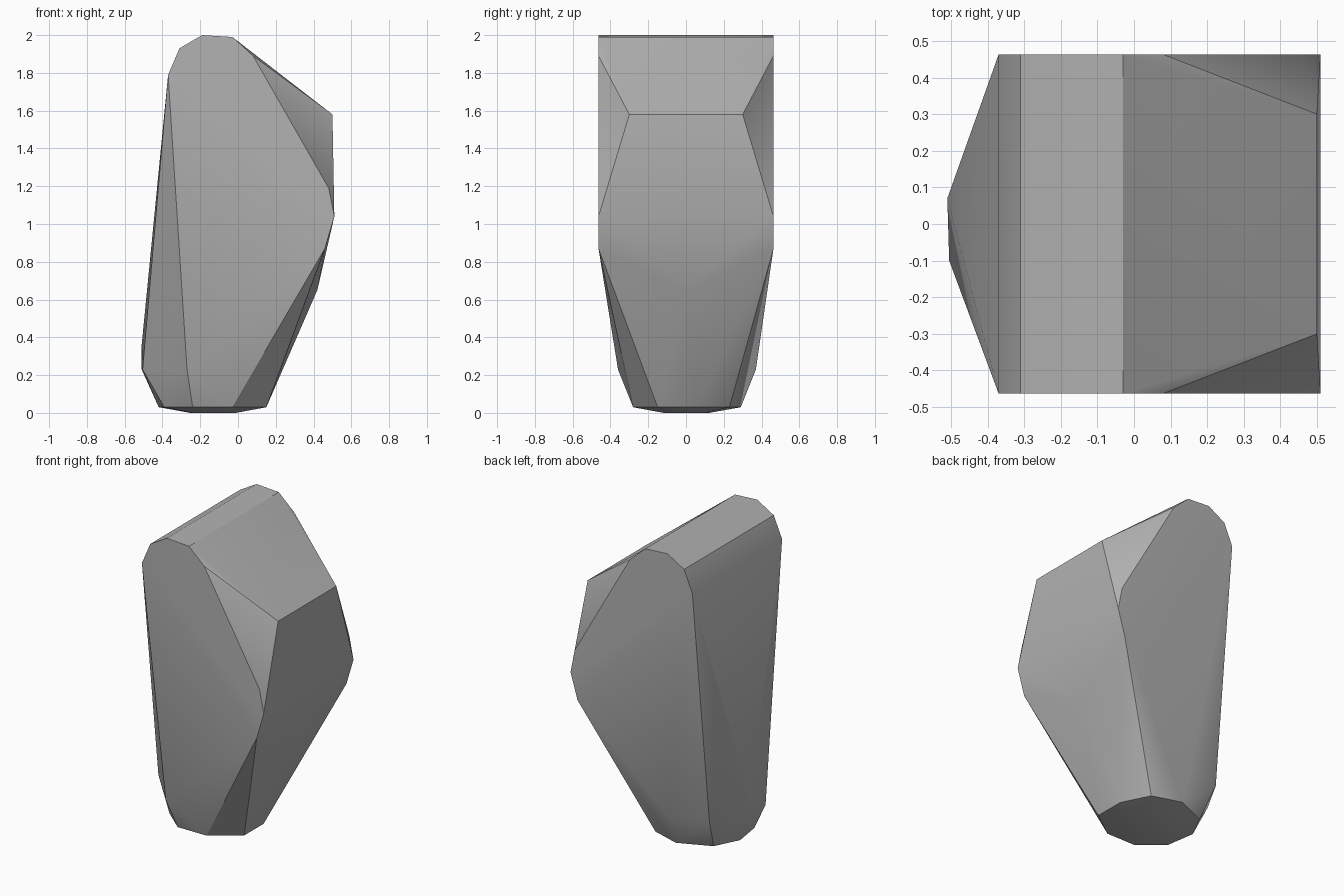
import bpy
import bmesh
import math

cube = bpy.data.objects.get("Cube")
if cube:
    bpy.data.objects.remove(cube, do_unlink=True)

stone = bpy.data.materials.new("stone_grey")
stone.use_nodes = True
grey = (0.45, 0.45, 0.45, 1)
stone.diffuse_color = grey
bsdf = next(n for n in stone.node_tree.nodes if n.type == "BSDF_PRINCIPLED")
bsdf.inputs["Base Color"].default_value = grey

# Foot outline, and a smaller copy of it that the boulder stands on
foot = [(0.15, -0.15), (0.15, 0.05), (0.06, 0.23), (-0.13, 0.29), (-0.34, 0.2),
        (-0.42, 0.04), (-0.39, -0.15), (-0.24, -0.28), (-0.03, -0.28)]
centre_x = -0.13
points = [(x, y, 0.03) for x, y in foot]
points += [(centre_x + (x - centre_x) * 0.42, y * 0.42, 0) for x, y in foot]

# Wider ring above the foot, with the bulging low back and the underside
waist = [(-0.13, 0.37), (-0.38, 0.3), (-0.51, 0.07), (-0.505, -0.1), (-0.27, -0.36)]
points += [(x, y, 0.23) for x, y in waist]
points += [(-0.51, 0.07, 0.36), (0.21, -0.28, 0.37), (0.42, 0, 0.65)]

# Side profile repeated on both flat flanks, and the chamfered brow corners
flank = [(-0.37, 1.79), (-0.31, 1.93), (-0.19, 2.0), (-0.03, 1.99),
         (0.08, 1.89), (0.48, 1.19), (0.51, 1.04), (0.46, 0.87)]
for side in (-1, 1):
    points += [(x, side * 0.463, z) for x, z in flank]
    points.append((0.5, side * 0.3, 1.58))

# Wrap the outlines in one faceted skin
bm = bmesh.new()
for p in points:
    bm.verts.new(p)
hull = bmesh.ops.convex_hull(bm, input=bm.verts[:])
loose = {v for v in hull["geom_interior"] + hull["geom_unused"]
         if isinstance(v, bmesh.types.BMVert)}
bmesh.ops.delete(bm, geom=list(loose), context="VERTS")
bmesh.ops.dissolve_limit(bm, angle_limit=math.radians(1),
                         verts=bm.verts[:], edges=bm.edges[:])
bmesh.ops.recalc_face_normals(bm, faces=bm.faces[:])

mesh = bpy.data.meshes.new("boulder")
bm.to_mesh(mesh)
bm.free()
mesh.materials.append(stone)
boulder = bpy.data.objects.new("boulder", mesh)
bpy.context.collection.objects.link(boulder)

# Soft shading across shallow facets, crisp at the ridges
bpy.ops.object.select_all(action="DESELECT")
boulder.select_set(True)
bpy.context.view_layer.objects.active = boulder
bpy.ops.object.shade_smooth_by_angle(angle=math.radians(30))
